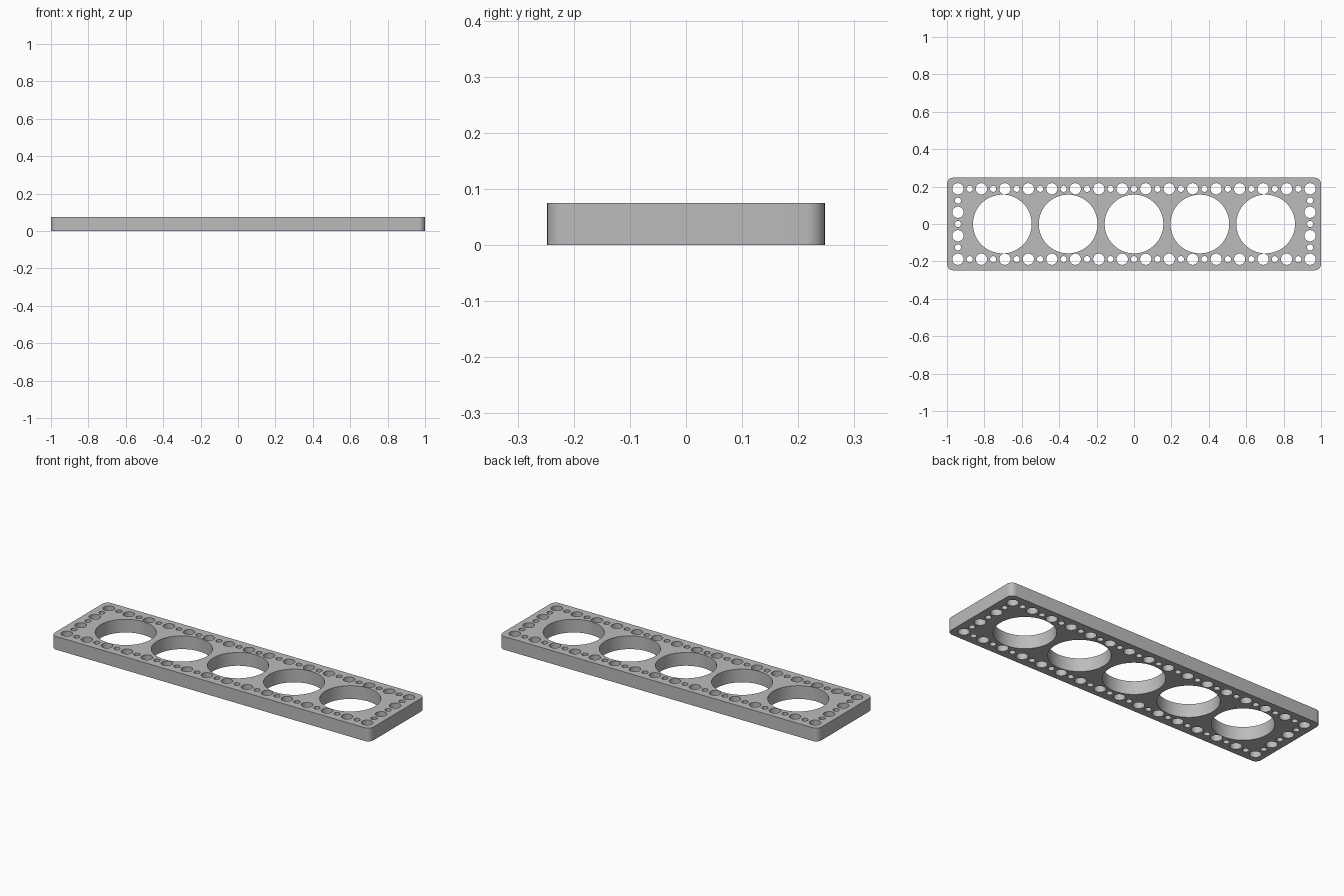
import bpy
import bmesh
from math import cos, sin, pi

cube = bpy.data.objects.get("Cube")
if cube:
    bpy.data.objects.remove(cube, do_unlink=True)

HALF_X, HALF_Y, HEIGHT, CORNER = 1.0, 0.2475, 0.075, 0.033
PITCH = 0.1255

metal = bpy.data.materials.new("Light grey")
metal.use_nodes = True
grey = (0.5, 0.5, 0.5, 1)
metal.diffuse_color = grey
metal.node_tree.nodes["Principled BSDF"].inputs["Base Color"].default_value = grey

# Flat filled outline, extruded both ways
curve = bpy.data.curves.new("perforated_plate", "CURVE")
curve.dimensions = "2D"
curve.fill_mode = "BOTH"
curve.extrude = HEIGHT / 2


def add_loop(points):
    spline = curve.splines.new("POLY")
    spline.points.add(len(points) - 1)
    for target, (x, y) in zip(spline.points, points):
        target.co = (x, y, 0, 1)
    spline.use_cyclic_u = True


def arc(cx, cy, radius, start, sweep, steps):
    angles = [start + sweep * i / steps for i in range(steps + 1)]
    return [(cx + radius * cos(a), cy + radius * sin(a)) for a in angles]


def add_hole(x, y, radius, sides):
    add_loop(arc(x, y, radius, 0, 2 * pi, sides)[:-1])


# Rounded rectangle
outline = []
for k, (sx, sy) in enumerate([(1, 1), (-1, 1), (-1, -1), (1, -1)]):
    outline += arc(sx * (HALF_X - CORNER), sy * (HALF_Y - CORNER), CORNER, k * pi / 2, pi / 2, 8)
add_loop(outline)

# Five large bores
for i in range(-2, 3):
    add_hole(i * 0.352, 0, 0.157, 64)

# Border of alternating wide and narrow holes, on a half-pitch lattice
for i in range(-15, 16):
    for j in range(-3, 4):
        if abs(i) == 15 or abs(j) == 3:
            wide = i % 2 if abs(j) == 3 else j % 2
            add_hole(i * PITCH / 2, j * PITCH / 2, 0.03 if wide else 0.0165, 32 if wide else 24)

plate = bpy.data.objects.new("perforated_plate", curve)
plate.location.z = HEIGHT / 2
bpy.context.collection.objects.link(plate)
bpy.ops.object.select_all(action="DESELECT")
plate.select_set(True)
bpy.context.view_layer.objects.active = plate
bpy.ops.object.convert(target="MESH")
plate = bpy.context.view_layer.objects.active

# Weld caps to walls and face everything outward
bm = bmesh.new()
bm.from_mesh(plate.data)
bmesh.ops.remove_doubles(bm, verts=bm.verts, dist=0.0001)
bmesh.ops.recalc_face_normals(bm, faces=bm.faces)
bm.to_mesh(plate.data)
bm.free()

plate.data.materials.clear()
plate.data.materials.append(metal)
bpy.ops.object.shade_smooth_by_angle(angle=pi / 6)
